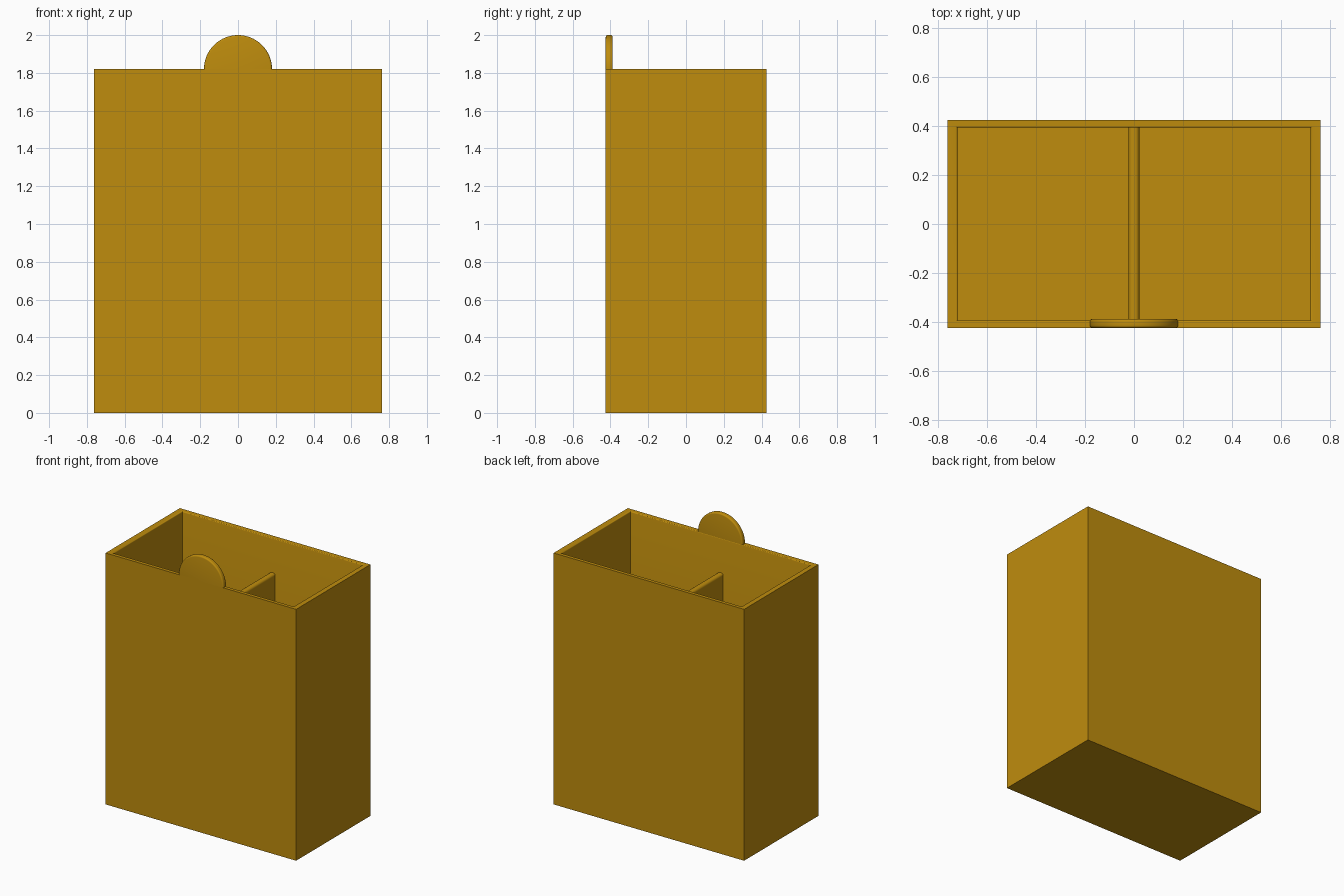
import bpy, bmesh, math

if "Cube" in bpy.data.objects:
    bpy.data.objects.remove(bpy.data.objects["Cube"])

HX, HY, TOP = 0.763, 0.425, 1.82      # outer half sizes and rim height
IX, IY, FLOOR = 0.722, 0.394, 0.04    # inner half sizes and floor height

gold = bpy.data.materials.new("gold_plastic")
gold.diffuse_color = (0.52, 0.264, 0.004, 1)
gold.use_nodes = True
gold.node_tree.nodes["Principled BSDF"].inputs["Base Color"].default_value = gold.diffuse_color


def finish(name, bm):
    bmesh.ops.recalc_face_normals(bm, faces=bm.faces)
    mesh = bpy.data.meshes.new(name)
    bm.to_mesh(mesh)
    bm.free()
    mesh.materials.append(gold)
    obj = bpy.data.objects.new(name, mesh)
    bpy.context.collection.objects.link(obj)
    bpy.context.view_layer.objects.active = obj
    obj.select_set(True)
    bpy.ops.object.shade_smooth_by_angle(angle=math.radians(35))
    obj.select_set(False)
    return obj


def loft(name, rings):
    """Skin a list of closed point rings and cap both ends."""
    bm = bmesh.new()
    loops = [[bm.verts.new(p) for p in ring] for ring in rings]
    for a, b in zip(loops, loops[1:]):
        for i in range(len(a)):
            j = (i + 1) % len(a)
            bm.faces.new((a[i], a[j], b[j], b[i]))
    bm.faces.new(loops[0])
    bm.faces.new(loops[-1])
    return finish(name, bm)


def rect(hx, hy, z):
    return [(-hx, -hy, z), (hx, -hy, z), (hx, hy, z), (-hx, hy, z)]


# Open box: outer wall, rim with a small rounded inner lip, inner wall, floor
lip = 0.008
rings = [rect(HX, HY, 0), rect(HX, HY, TOP)]
for i in range(4):
    a = math.radians(30 * i)
    d = lip * (1 - math.sin(a))
    rings.append(rect(IX + d, IY + d, TOP - lip * (1 - math.cos(a))))
rings.append(rect(IX, IY, FLOOR))
loft("open_box", rings)

# Divider across the middle with a rounded top edge
w, r, div_top = 0.022, 0.018, 1.57
profile = [(-w, FLOOR), (w, FLOOR)]
for i in range(13):
    a = math.radians(15 * i)
    side = (w - r) * (1 if i < 6 else -1 if i > 6 else 0)
    profile.append((side + r * math.cos(a), div_top - r + r * math.sin(a)))
loft("divider", [[(x, y, z) for x, z in profile] for y in (-IY, IY)])

# Half-round tab rising from the front wall, with softened edges
R, y0, y1, soft = 0.18, -HY, -0.388, 0.01
steps = []
for i in range(5):
    a = math.radians(22.5 * i)
    steps.append((R - soft * (1 - math.sin(a)), soft * (1 - math.cos(a))))
sections = [(rad, y0 + d) for rad, d in steps]
sections += [(rad, y1 - d) for rad, d in reversed(steps)]
loft("finger_tab", [[(rad * math.cos(math.pi * k / 48), y,
                      TOP + rad * math.sin(math.pi * k / 48))
                     for k in range(49)] for rad, y in sections])
